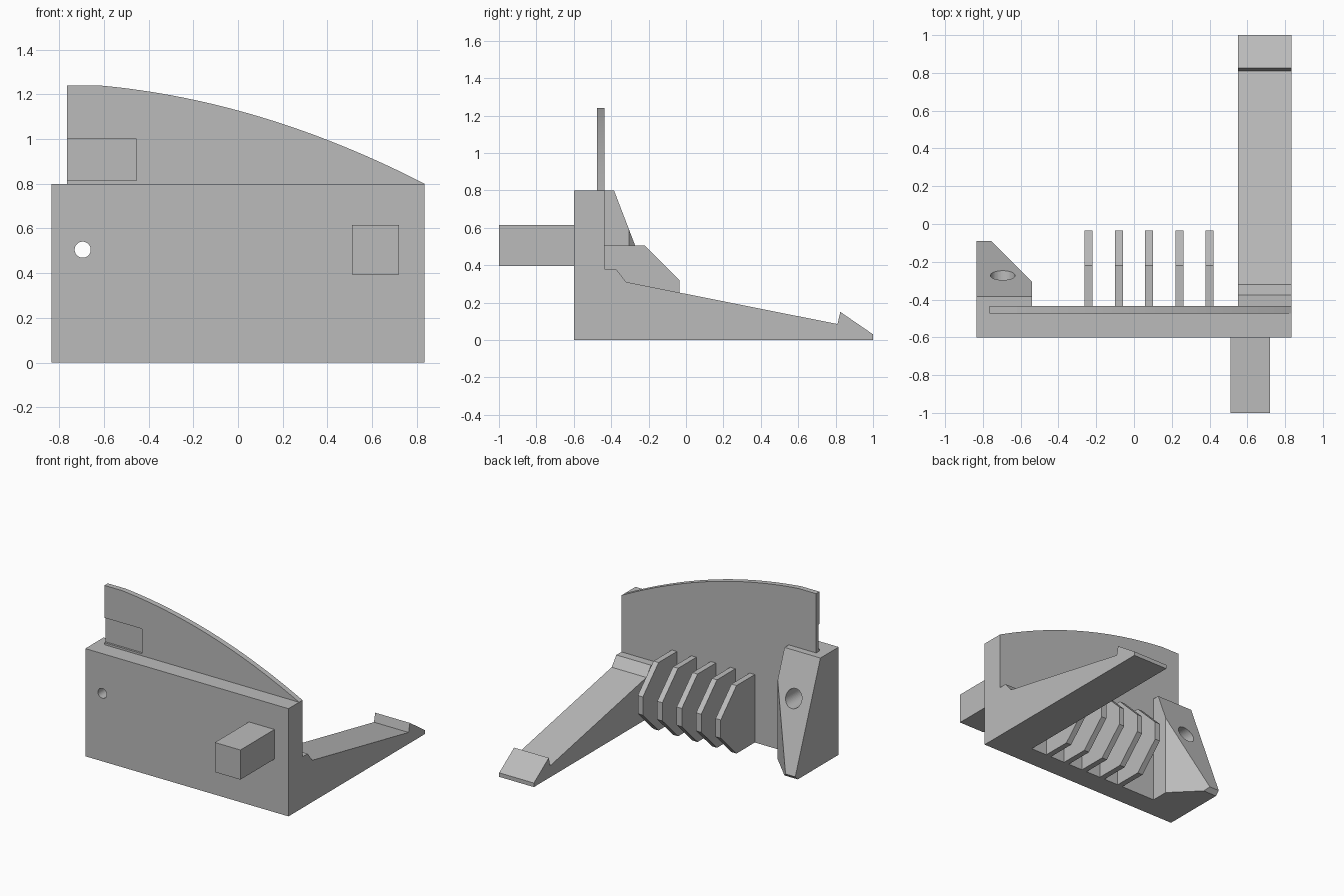
import bpy, bmesh, math
from mathutils import Vector

cube = bpy.data.objects.get("Cube")
if cube:
    bpy.data.objects.remove(cube, do_unlink=True)

grey = bpy.data.materials.new("plain grey")
grey.use_nodes = True
COLOUR = (0.5, 0.5, 0.5, 1)
grey.diffuse_color = COLOUR
grey.node_tree.nodes["Principled BSDF"].inputs["Base Color"].default_value = COLOUR


def finish(name, bm):
    bmesh.ops.recalc_face_normals(bm, faces=bm.faces)
    mesh = bpy.data.meshes.new(name)
    bm.to_mesh(mesh)
    bm.free()
    mesh.materials.append(grey)
    obj = bpy.data.objects.new(name, mesh)
    bpy.context.collection.objects.link(obj)
    return obj


def prism(axis, outline, low, high):
    """Extrude an outline along x, y or z between two positions."""
    def place(p, d):
        q = list(p)
        q.insert("xyz".index(axis), d)
        return q
    bm = bmesh.new()
    face = bm.faces.new([bm.verts.new(place(p, low)) for p in outline])
    ext = bmesh.ops.extrude_face_region(bm, geom=[face])
    move = Vector(place((0, 0), high - low))
    bmesh.ops.translate(bm, vec=move,
                        verts=[v for v in ext["geom"] if isinstance(v, bmesh.types.BMVert)])
    return bm


def box(x, y, z):
    return prism("z", [(x[0], y[0]), (x[1], y[0]), (x[1], y[1]), (x[0], y[1])], *z)


def slice_off(bm, point, normal):
    """Cut away everything on the normal side and close the cut."""
    geom = bm.verts[:] + bm.edges[:] + bm.faces[:]
    bmesh.ops.bisect_plane(bm, geom=geom, plane_co=point, plane_no=normal, clear_outer=True)
    bmesh.ops.holes_fill(bm, edges=[e for e in bm.edges if e.is_boundary], sides=0)


def cut(obj, cutter):
    mod = obj.modifiers.new("cut", "BOOLEAN")
    mod.operation = "DIFFERENCE"
    mod.solver = "EXACT"
    mod.object = cutter
    cutter.hide_render = True
    cutter.hide_set(True)


def round_cutter(name, radius, low, high, x=-0.695, z=0.505):
    ring = [(x + radius * math.cos(a), z + radius * math.sin(a))
            for a in (math.tau * i / 48 for i in range(48))]
    return finish(name, prism("y", ring, low, high))


BACK = -0.435   # rear face of the main block

# Main block and square peg on its front
body = finish("main_block", box((-0.835, 0.835), (-0.6, BACK), (0, 0.8)))
finish("front_peg", box((0.51, 0.72), (-1, -0.6), (0.395, 0.615)))

# Curved upright plate: flat at one end, falling in a shallow arc
start, end = Vector((-0.62, 1.24)), Vector((0.835, 0.8))
arc = []
for i in range(33):
    t = i / 32
    arc.append(tuple(start.lerp(end, t) + Vector((0, 0.308 * t * (1 - t)))))
plate = finish("curved_plate", prism("y", [(-0.765, 0.8), (-0.765, 1.24)] + arc, -0.475, BACK))
cut(plate, finish("plate_recess_cutter", box((-0.8, -0.455), (-0.5, -0.46), (0.815, 1.0))))

# Long tapering arm with a hooked end
arm = [(BACK, 0), (BACK, 0.38), (-0.375, 0.38), (-0.32, 0.31),
       (0.81, 0.085), (0.825, 0.15), (1, 0.03), (1, 0)]
finish("hooked_arm", prism("x", arm, 0.55, 0.835))

# Row of chamfered fins
fin = [(BACK, 0), (BACK, 0.505), (-0.22, 0.505), (-0.035, 0.32), (-0.035, 0.185), (-0.22, 0)]
for i in range(5):
    x = -0.24 + 0.16 * i
    finish(f"fin_{i + 1}", prism("x", fin, x - 0.021, x + 0.021))

# Screw support: angled plan, sloped back, trimmed toe
plan = [(-0.835, BACK), (-0.54, BACK), (-0.54, -0.305), (-0.755, -0.09), (-0.835, -0.09)]
bm = prism("z", plan, 0, 0.8)
slice_off(bm, (0, -0.385, 0.8), (0, 0.77, 0.295))
slice_off(bm, (0, -0.12, 0), (0, 1, -1))
support = finish("screw_support", bm)

# Narrow screw hole through the block, wide counterbore in the support
cut(body, round_cutter("screw_hole_cutter", 0.036, -0.7, -0.4))
cut(support, round_cutter("counterbore_cutter", 0.065, -0.5, 0.1))
